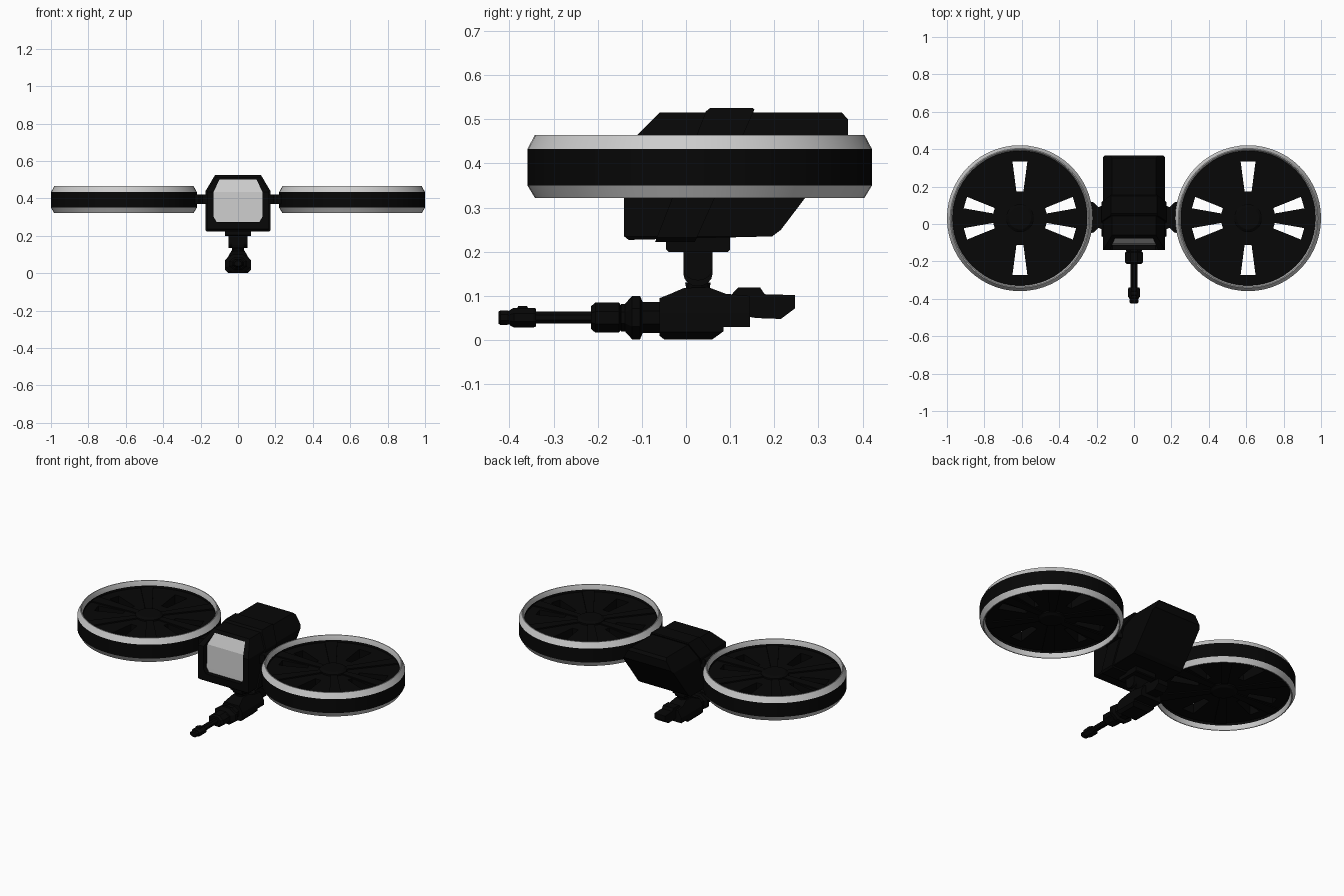
import bpy, bmesh, math
from mathutils import Matrix

if "Cube" in bpy.data.objects:
    bpy.data.objects.remove(bpy.data.objects["Cube"])


def material(name, c):
    m = bpy.data.materials.new(name)
    m.diffuse_color = (c, c, c, 1)
    m.use_nodes = True
    m.node_tree.nodes["Principled BSDF"].inputs["Base Color"].default_value = m.diffuse_color
    return m


BLACK = material("matte black", 0.002)
GREY = material("light grey", 0.6)


def finish(name, bm, mat=BLACK, smooth=False):
    bmesh.ops.recalc_face_normals(bm, faces=bm.faces)
    me = bpy.data.meshes.new(name)
    bm.to_mesh(me)
    bm.free()
    ob = bpy.data.objects.new(name, me)
    bpy.context.collection.objects.link(ob)
    me.materials.append(mat)
    if smooth:
        activate(ob)
        bpy.ops.object.shade_smooth_by_angle(angle=math.radians(25))
    return ob


def activate(ob):
    bpy.ops.object.select_all(action='DESELECT')
    ob.select_set(True)
    bpy.context.view_layer.objects.active = ob


def prism(name, pts, axis, lo, hi):
    """Extrude a 2D outline: 'x' takes (y, z), 'y' takes (x, z), 'z' takes (x, y)."""
    def place(p, d):
        return {'x': (d, *p), 'y': (p[0], d, p[1]), 'z': (*p, d)}[axis]
    bm = bmesh.new()
    a = [bm.verts.new(place(p, lo)) for p in pts]
    b = [bm.verts.new(place(p, hi)) for p in pts]
    bm.faces.new(a)
    bm.faces.new(b)
    for i in range(len(a)):
        j = (i + 1) % len(a)
        bm.faces.new((a[i], a[j], b[j], b[i]))
    return finish(name, bm)


def boolean(ob, other, op):
    mod = ob.modifiers.new("cut", 'BOOLEAN')
    mod.operation, mod.solver, mod.object = op, 'EXACT', other
    activate(ob)
    bpy.ops.object.modifier_apply(modifier=mod.name)
    bpy.data.objects.remove(other)


def mirrored(half):
    return half + [(-x, z) for x, z in reversed(half)]


def lathe(name, prof, n, matrix, closed=False, smooth=False, phase=.5):
    """Revolve (radius, height) points around z, then move by matrix."""
    bm = bmesh.new()
    rings = [[bm.verts.new((r * math.cos(2 * math.pi * (i + phase) / n),
                            r * math.sin(2 * math.pi * (i + phase) / n), h))
              for i in range(n)] for r, h in prof]
    for a, b in zip(rings, rings[1:] + (rings[:1] if closed else [])):
        for i in range(n):
            j = (i + 1) % n
            bm.faces.new((a[i], a[j], b[j], b[i]))
    if not closed:
        bm.faces.new(rings[0])
        bm.faces.new(rings[-1])
    bmesh.ops.transform(bm, matrix=matrix, verts=bm.verts)
    return finish(name, bm, smooth=smooth)


# Fuselage: side outline intersected with front outline
body = prism("fuselage", [(-.14, .235), (-.13, .227), (.195, .235), (.215, .25), (.367, .45),
                          (.367, .50), (.353, .515), (-.06, .515), (-.14, .435)], 'x', -.3, .3)
boolean(body, prism("outline", mirrored([(.155, .22), (.166, .235), (.166, .435), (.118, .515)]),
                    'y', -.5, .5), 'INTERSECT')

# Windshield recess and pane: rows of (half width, depth, height)
ROWS = [(.115, -.11, .275), (.13, -.109, .30), (.13, -.103, .435), (.10, -.075, .50)]


def window(name, shift, front, mat):
    bm = bmesh.new()
    back = [[bm.verts.new((s * w, y + shift, z)) for s in (-1, 1)] for w, y, z in ROWS]
    for a, b in zip(back, back[1:]):
        bm.faces.new((a[0], a[1], b[1], b[0]))
    if front:
        near = [[bm.verts.new((s * w, -.3, z)) for s in (-1, 1)] for w, y, z in ROWS]
        for a, b, c, d in zip(back, back[1:], near, near[1:]):
            bm.faces.new((c[0], c[1], d[1], d[0]))
            for s in (0, 1):
                bm.faces.new((a[s], b[s], d[s], c[s]))
        for k in (0, -1):
            bm.faces.new((back[k][0], back[k][1], near[k][1], near[k][0]))
    return finish(name, bm, mat)


boolean(body, window("recess", 0, True, BLACK), 'DIFFERENCE')
window("windshield", -.002, False, GREY)

# Slanted raised band wrapped around the fuselage
band = prism("fuselage_band", [(-.07, .222), (.02, .222), (.155, .522), (.15, .526),
                               (.055, .526), (.045, .518)], 'x', -.3, .3)
boolean(band, prism("outline", mirrored([(.165, .222), (.175, .232), (.175, .437), (.122, .526)]),
                    'y', -.5, .5), 'INTERSECT')

# Ducted rotors, left and right
SLOTS = {90: 7.5, 270: 7.5, 16: 6, 164: 6, 196: 6, 344: 6}
for side, sx in (("left", -1), ("right", 1)):
    at = Matrix.Translation((.61 * sx, .031, 0))
    duct = lathe(side + "_duct", [(.39, .35), (.39, .433), (.373, .465), (.368, .465), (.36, .438),
                                  (.36, .348), (.368, .322), (.373, .322)], 56, at, True, True, 0)
    duct.data.materials.append(GREY)
    for f in duct.data.polygons:
        f.material_index = 0 if .352 < f.center.z < .431 else 1

    # Slotted rotor disc
    def in_slot(a):
        return any(abs((a - s + 180) % 360 - 180) < w - .01 for s, w in SLOTS.items())
    cuts = {(s + k * w) % 360 for s, w in SLOTS.items() for k in (-1, 1)}
    cuts = sorted(cuts | {a for a in range(0, 360, 10) if not in_slot(a)})
    bm = bmesh.new()
    radii = (.05, .145, .305, .364)
    grid = [[bm.verts.new((r * math.cos(math.radians(a)), r * math.sin(math.radians(a)), .394))
             for r in radii] for a in cuts]
    for i, a in enumerate(cuts):
        j = (i + 1) % len(cuts)
        mid = a + ((cuts[j] - a) % 360) / 2
        for k in range(3):
            if not (k == 1 and in_slot(mid)):
                bm.faces.new((grid[i][k], grid[i][k + 1], grid[j][k + 1], grid[j][k]))
    bmesh.ops.transform(bm, matrix=at, verts=bm.verts)
    disc = finish(side + "_rotor_disc", bm)
    mod = disc.modifiers.new("thickness", 'SOLIDIFY')
    mod.thickness, mod.offset = .06, 0

    # Hub and raised vanes
    lathe(side + "_hub", [(.06, .345), (.075, .355), (.075, .433), (.06, .443)], 20, at, smooth=True)
    for n, a in enumerate((0, 53, 127, 180, 233, 307)):
        vane = prism(f"{side}_vane_{n}", [(.06, -.018), (.362, -.035), (.362, .035), (.06, .018)],
                     'z', .358, .431)
        vane.data.transform(at @ Matrix.Rotation(math.radians(a), 4, 'Z'))

    # Flared arm joining duct to fuselage
    arm = [(.15, -.04), (.19, -.02), (.215, -.045), (.25, -.055), (.25, .125), (.215, .115),
           (.19, .09), (.15, .11)]
    prism(side + "_arm", [(x * sx, y) for x, y in arm], 'z', .37, .422)

# Turret mount under the fuselage
prism("mount_plate", [(-.045, .205), (-.04, .2), (.095, .2), (.10, .205), (.10, .232), (-.045, .232)],
      'x', -.07, .07)


def yoke(name, bottom, half):
    arc = [math.pi * (1 + k / 8) for k in range(9)]
    pts = [(.027 + .033 * math.cos(t), bottom + .028 + .028 * math.sin(t)) for t in arc]
    prism(name, [(-.006, .205)] + pts + [(.06, .205)], 'x', -half, half)


yoke("yoke", .122, .032)
yoke("yoke_cheeks", .135, .05)
lathe("pivot", [(.025, .105), (.03, .13)], 12, Matrix.Translation((0, .027, 0)), smooth=True)

# Gun housing
gun = prism("gun_housing", [(-.06, .01), (-.05, .002), (.06, .002), (.085, .02), (.085, .03), (.145, .03),
                            (.145, .10), (.09, .105), (.05, .12), (-.005, .118), (-.035, .105), (-.06, .095)],
            'x', -.2, .2)
boolean(gun, prism("outline", mirrored([(.052, 0), (.07, .018), (.07, .06), (.032, .125)]),
                   'y', -.5, .5), 'INTERSECT')
prism("gun_stock", [(.10, .06), (.16, .05), (.215, .048), (.247, .072), (.247, .102), (.178, .104),
                    (.168, .119), (.118, .119), (.10, .10)], 'x', -.035, .035)

# Barrel: flattened turned profile pointing forward
to_front = Matrix.Translation((0, 0, .051)) @ Matrix.Diagonal((1.4, 1, 1, 1)) @ Matrix.Rotation(math.pi / 2, 4, 'X')
lathe("gun_barrel", [(.038, .05), (.038, .098), (.053, .104), (.053, .122), (.034, .138), (.034, .147),
                     (.03, .147), (.037, .152), (.037, .205), (.028, .215), (.015, .215), (.015, .34),
                     (.022, .34), (.024, .345), (.024, .39), (.018, .40), (.016, .40), (.018, .405),
                     (.018, .42), (.015, .424)], 8, to_front)
prism("front_sight", [(-.388, .06), (-.38, .077), (-.36, .077), (-.352, .06)], 'x', -.015, .015)
